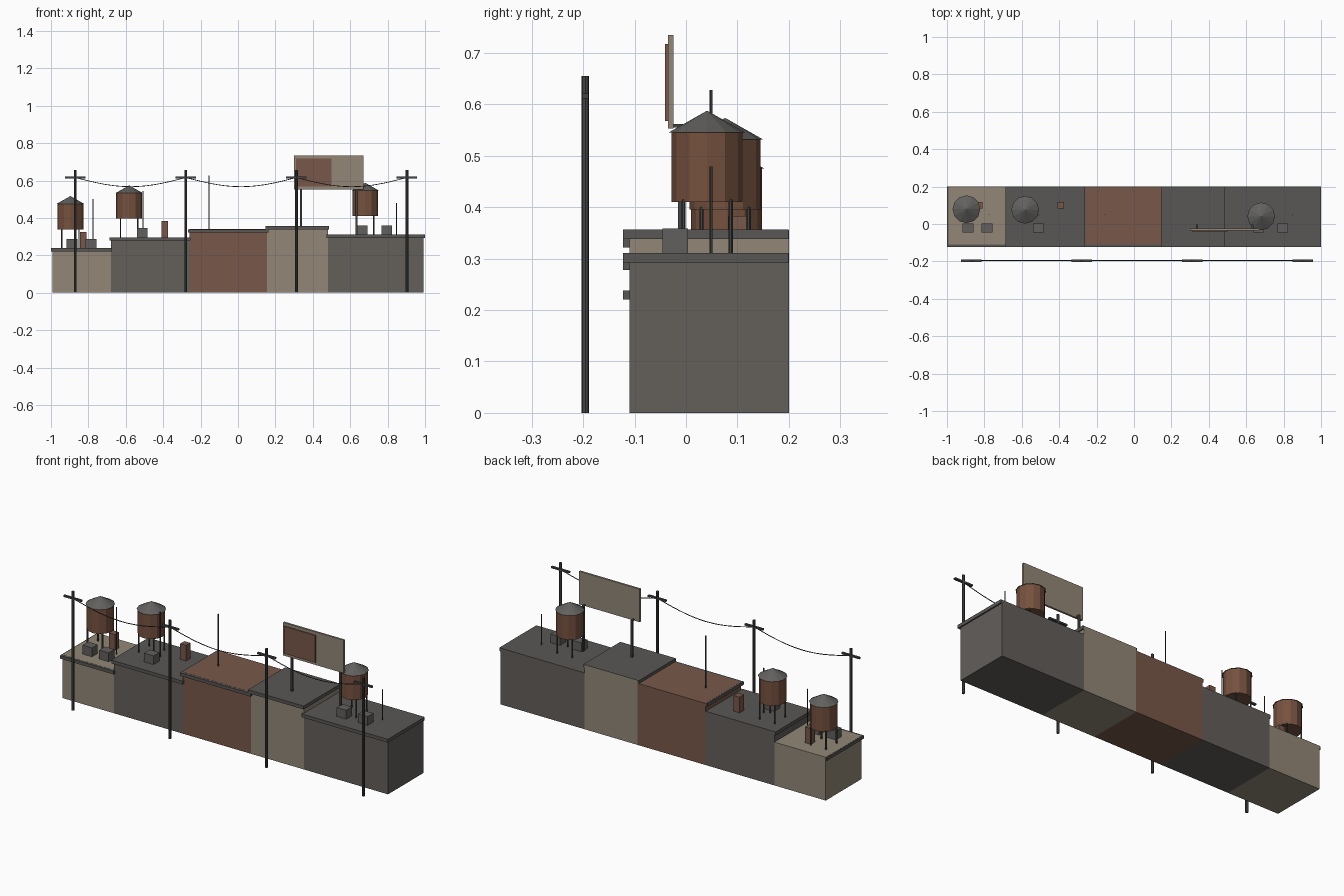
import bpy
import math
from mathutils import Vector

if "Cube" in bpy.data.objects:
    bpy.data.objects.remove(bpy.data.objects["Cube"], do_unlink=True)


def material(name, rgb):
    m = bpy.data.materials.new(name)
    m.use_nodes = True
    m.diffuse_color = (*rgb, 1)
    bsdf = next(n for n in m.node_tree.nodes if n.type == "BSDF_PRINCIPLED")
    bsdf.inputs["Base Color"].default_value = (*rgb, 1)
    return m


GRAY = material("gray_wall", (0.125, 0.112, 0.102))
TAN = material("tan_wall", (0.29, 0.245, 0.185))
BRICK = material("brick", (0.19, 0.098, 0.068))
TRIM = material("dark_trim", (0.098, 0.095, 0.09))
METAL = material("dark_metal", (0.06, 0.06, 0.058))
WOOD = material("tank_wood", (0.18, 0.082, 0.05))
UNIT = material("vent_gray", (0.12, 0.118, 0.112))


def finish(name, mat):
    ob = bpy.context.object
    ob.name = name
    ob.data.materials.append(mat)
    return ob


def box(name, mat, x, y, z):
    """Box from (min, max) pairs."""
    lo, hi = Vector((x[0], y[0], z[0])), Vector((x[1], y[1], z[1]))
    bpy.ops.mesh.primitive_cube_add(size=1, location=(lo + hi) / 2)
    ob = finish(name, mat)
    ob.scale = hi - lo
    return ob


def tube(name, mat, x, y, z0, z1, r0, r1=None, sides=8):
    """Vertical cylinder or cone between two heights."""
    bpy.ops.mesh.primitive_cone_add(
        vertices=sides, radius1=r0, radius2=r0 if r1 is None else r1,
        depth=z1 - z0, location=(x, y, (z0 + z1) / 2))
    return finish(name, mat)


# Row of buildings, each with a cornice slab that overhangs front and ends;
# lift > 0 shows the slab as the roof, lift < 0 shows the wall colour
BACK = 0.2
buildings = [
    ("far_right", -0.993, -0.68, 0.239, TAN, -0.0006),
    ("right", -0.68, -0.26, 0.296, GRAY, 0.0006),
    ("middle", -0.26, 0.155, 0.34, BRICK, -0.0006),
    ("left", 0.155, 0.48, 0.356, TAN, 0.0006),
    ("far_left", 0.48, 0.993, 0.31, GRAY, 0.0006),
]
for name, x0, x1, top, mat, lift in buildings:
    box(name + "_building", mat, (x0, x1), (-0.11, BACK), (0, top))
    box(name + "_cornice", TRIM, (x0 - 0.007, x1 + 0.007),
        (-0.123, BACK - 0.0006), (top - 0.018, top + lift))
roof = {b[0]: b[3] for b in buildings}


# Water tanks on four legs
def water_tank(name, x, y, base):
    for i, (sx, sy) in enumerate([(-1, -1), (1, -1), (1, 1), (-1, 1)]):
        tube(f"{name}_leg_{i + 1}", METAL, x + sx * 0.046, y + sy * 0.046,
             base, base + 0.105, 0.004, sides=6)
    tube(name + "_barrel", WOOD, x, y, base + 0.1, base + 0.237, 0.069, sides=12)
    tube(name + "_lid", UNIT, x, y, base + 0.236, base + 0.278, 0.074, 0, 12)


water_tank("far_right_tank", -0.896, 0.079, roof["far_right"])
water_tank("right_tank", -0.582, 0.076, roof["right"])
water_tank("far_left_tank", 0.68, 0.041, roof["far_left"])

# Rooftop vent units
for i, (x, b) in enumerate([(-0.888, "far_right"), (-0.786, "far_right"),
                            (-0.512, "right"), (0.664, "far_left"),
                            (0.795, "far_left")]):
    box(f"vent_unit_{i + 1}", UNIT, (x - 0.029, x + 0.029),
        (-0.046, 0.004), (roof[b], roof[b] + 0.049))

# Chimneys
for i, (x, b) in enumerate([(-0.827, "far_right"), (-0.392, "right")]):
    box(f"chimney_{i + 1}", BRICK, (x - 0.018, x + 0.018),
        (0.082, 0.118), (roof[b], roof[b] + 0.087))

# Antennas
for i, (x, b, top) in enumerate([(-0.775, "far_right", 0.5), (-0.509, "right", 0.545),
                                 (-0.155, "middle", 0.628), (0.847, "far_left", 0.479)]):
    tube(f"antenna_{i + 1}", METAL, x, 0.049, roof[b], top, 0.0028, sides=6)

# Billboard
box("billboard_panel", TAN, (0.3, 0.67), (-0.035, -0.024), (0.553, 0.735))
box("billboard_poster", BRICK, (0.309, 0.5), (-0.041, -0.034), (0.568, 0.718))
for side, x, b in [("right", 0.336, "left"), ("left", 0.634, "far_left")]:
    box(f"billboard_{side}_post", METAL, (x - 0.005, x + 0.005),
        (-0.024, -0.01) if side == "none" else (-0.016, -0.004), (roof[b], 0.562))
    box(f"billboard_{side}_bracket", METAL, (x - 0.005, x + 0.005),
        (-0.025, -0.012), (0.555, 0.562))

# Utility poles with crossarms
POLE_Y = -0.196
poles = [-0.87 + 0.591 * i for i in range(4)]
for i, x in enumerate(poles):
    tube(f"utility_pole_{i + 1}", METAL, x, POLE_Y, 0, 0.655, 0.0075)
    box(f"crossarm_{i + 1}", METAL, (x - 0.055, x + 0.055),
        (POLE_Y - 0.006, POLE_Y + 0.006), (0.612, 0.621))

# Sagging wires between neighbouring poles
for i, (a, b) in enumerate(zip(poles, poles[1:])):
    curve = bpy.data.curves.new(f"wire_{i + 1}", "CURVE")
    curve.dimensions = "3D"
    curve.bevel_depth = 0.0022
    curve.bevel_resolution = 1
    steps = 14
    spline = curve.splines.new("POLY")
    spline.points.add(steps)
    for k, p in enumerate(spline.points):
        t = k / steps
        p.co = (a + (b - a) * t, POLE_Y, 0.616 - 0.049 * math.sin(math.pi * t), 1)
    curve.materials.append(METAL)
    bpy.context.collection.objects.link(bpy.data.objects.new(f"wire_{i + 1}", curve))
